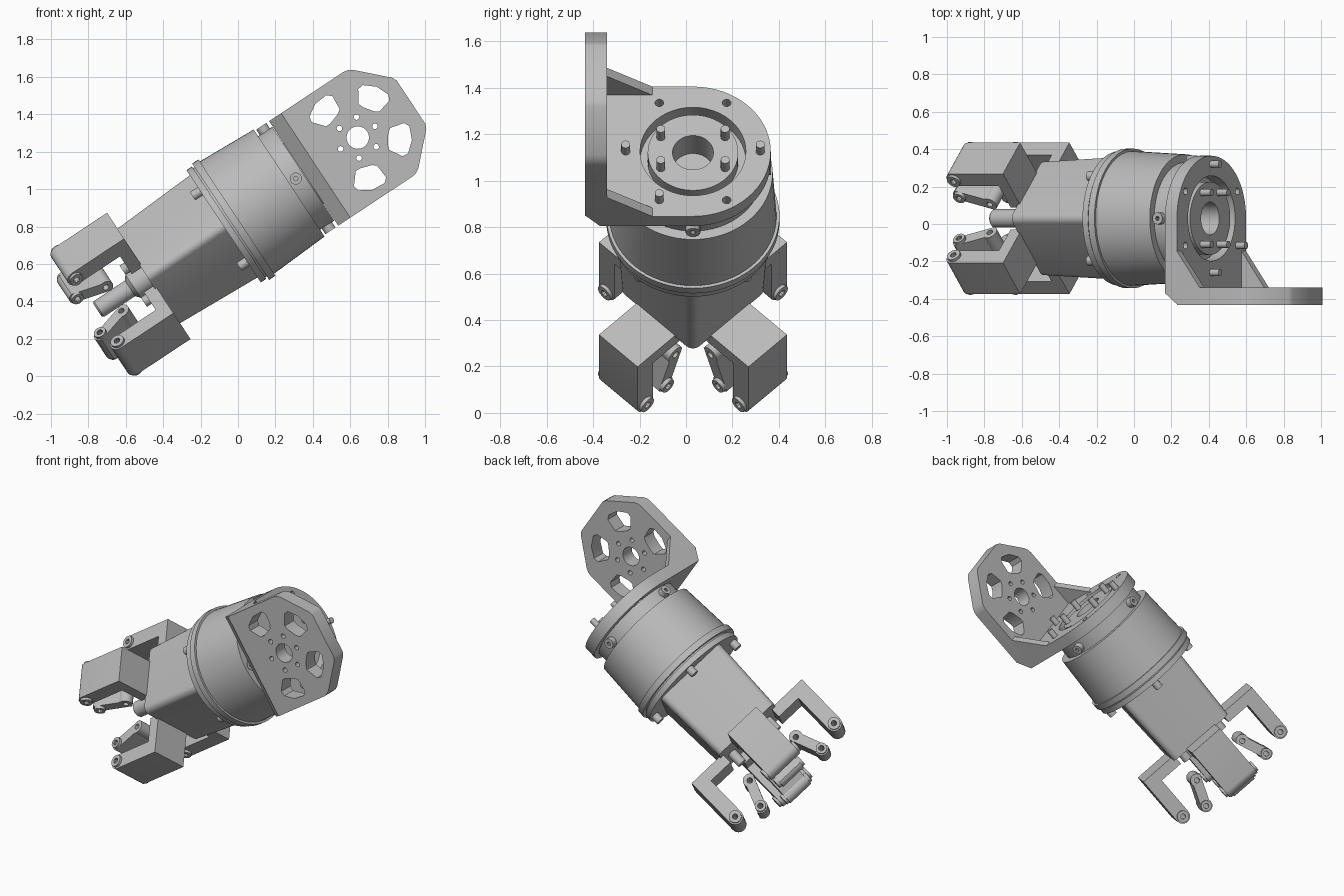
import bpy, bmesh
from math import sin, cos, pi, radians
from mathutils import Matrix, Vector

cube = bpy.data.objects.get("Cube")
if cube:
    bpy.data.objects.remove(cube, do_unlink=True)

grey = bpy.data.materials.new("machined_grey")
grey.use_nodes = True
grey.diffuse_color = (0.5, 0.5, 0.5, 1)
grey.node_tree.nodes["Principled BSDF"].inputs["Base Color"].default_value = (0.5, 0.5, 0.5, 1)

# Parts are built along local X (the tool axis), then tilted into place
TILT = Matrix.Translation((-0.01, 0.03, 0.845)) @ Matrix.Rotation(radians(-33.5), 4, 'Y')
X, Y, Z = Vector((1, 0, 0)), Vector((0, 1, 0)), Vector((0, 0, 1))


def finish(name, mesh):
    mesh.materials.clear()
    mesh.materials.append(grey)
    ob = bpy.data.objects.new(name, mesh)
    bpy.context.collection.objects.link(ob)
    ob.matrix_world = TILT
    bpy.ops.object.select_all(action='DESELECT')
    ob.select_set(True)
    bpy.context.view_layer.objects.active = ob
    bpy.ops.object.shade_smooth_by_angle(angle=radians(32))
    return ob


def arc(x, y, r, a0=0, a1=360, n=16):
    return [(x + r * cos(radians(a0 + (a1 - a0) * i / n)),
             y + r * sin(radians(a0 + (a1 - a0) * i / n))) for i in range(n + 1)]


def circle(x, y, r, n=20):
    return arc(x, y, r, 0, 360, n)[:-1]


def slab(name, outlines, ax, ay, centre, thick):
    """Extruded flat outline; every outline after the first is a hole."""
    curve = bpy.data.curves.new(name, 'CURVE')
    curve.dimensions = '2D'
    curve.fill_mode = 'BOTH'
    curve.extrude = thick / 2
    for pts in outlines:
        sp = curve.splines.new('POLY')
        sp.points.add(len(pts) - 1)
        for p, (x, y) in zip(sp.points, pts):
            p.co = (x, y, 0, 1)
        sp.use_cyclic_u = True
    tmp = bpy.data.objects.new(name + "_outline", curve)
    bpy.context.collection.objects.link(tmp)
    dg = bpy.context.evaluated_depsgraph_get()
    mesh = bpy.data.meshes.new_from_object(tmp.evaluated_get(dg))
    bpy.data.objects.remove(tmp, do_unlink=True)
    bpy.data.curves.remove(curve)
    az = ax.cross(ay)
    m = Matrix((ax, ay, az)).transposed().to_4x4()
    mesh.transform(Matrix.Translation(centre) @ m)
    bm = bmesh.new()
    bm.from_mesh(mesh)
    bmesh.ops.remove_doubles(bm, verts=bm.verts, dist=0.0001)
    bmesh.ops.recalc_face_normals(bm, faces=bm.faces)
    bm.to_mesh(mesh)
    bm.free()
    return finish(name, mesh)


def lathe(name, profile, steps=64):
    """Spin (radius, along) points around the tool axis."""
    bm = bmesh.new()
    vs = [bm.verts.new((u, r, 0)) for r, u in profile]
    edges = [bm.edges.new(p) for p in zip(vs, vs[1:])]
    bmesh.ops.spin(bm, geom=vs + edges, cent=(0, 0, 0), axis=X, angle=2 * pi, steps=steps)
    bmesh.ops.remove_doubles(bm, verts=bm.verts, dist=0.0001)
    bmesh.ops.recalc_face_normals(bm, faces=bm.faces)
    mesh = bpy.data.meshes.new(name)
    bm.to_mesh(mesh)
    bm.free()
    return finish(name, mesh)


def rod(name, centre, axis, r, length, bore=0):
    ax = X.cross(axis) if abs(axis.x) < 0.5 else Y
    rings = [circle(0, 0, r, 16)] + ([circle(0, 0, bore, 10)] if bore else [])
    return slab(name, rings, ax, axis.cross(ax), centre, length)


def polar(a, r, u):
    return Vector((u, r * cos(radians(a)), r * sin(radians(a))))


# Motor housing, flange and rotor
lathe("motor_housing", [(0, 0), (0.36, 0), (0.343, 0.34), (0.2, 0.34)])
lathe("mounting_flange", [(0, -0.08), (0.36, -0.08), (0.36, -0.045), (0.35, -0.045), (0.35, -0.035),
                          (0.373, -0.035), (0.373, 0.005), (0, 0.005)])
lathe("output_rotor", [(0, 0.36), (0.088, 0.36), (0.088, 0.5), (0.195, 0.5), (0.195, 0.43),
                       (0.3, 0.43), (0.3, 0.33), (0, 0.33)])
for k in range(4):
    d = polar(90 * k, 1, 0)
    rod("rotor_side_screw", polar(90 * k, 0.3, 0.383), d, 0.032, 0.07, 0.012)
    rod("flange_bolt", polar(45 + 90 * k, 0.32, -0.1), X, 0.026, 0.06, 0.012)
for a in (30, 90, 150, 210, 270, 330):
    if a % 180 != 90:
        rod("rotor_pin", polar(a, 0.16, 0.52), X, 0.019, 0.09)

# Bracket base: D-shaped plate with a rotor opening and bolt circle
outline = arc(0, 0, 0.335, -90, 90, 32) + [(-0.37, 0.335), (-0.37, -0.335)]
pins = (0, 180, 240)
holes = [circle(0, 0, 0.228, 48)]
for a in range(0, 360, 60):
    p = polar(a, 0.29, 0.505)
    if a in pins:
        rod("bracket_pin", p, X, 0.019, 0.12)
    else:
        holes.append(circle(p.y, p.z, 0.019, 12))
slab("bracket_base", [outline] + holes, Y, Z, (0.471, 0, 0), 0.076)

# Bracket corner with its chamfer, and the two gussets
slab("bracket_corner", [[(0.433, -0.37), (0.433, -0.4), (0.515, -0.464), (0.515, -0.37)]],
     X, Y, (0, 0, 0), 0.67)
for s in (-1, 1):
    slab("bracket_gusset", [[(0.505, -0.375), (0.655, -0.37), (0.509, -0.175)]],
         X, Y, (0, 0, s * 0.313), 0.044)

# Bracket side plate with centre hole, bolt holes and lightening slots
half = [(0.51, -0.335), (0.91, -0.335), (0.935, -0.33), (0.96, -0.315),
        (1.11, -0.165), (1.122, -0.14)]
outline = half + [(u, -v) for u, v in reversed(half)]
holes = [circle(0.78, 0, 0.06, 28)]
for a in range(0, 360, 60):
    holes.append(circle(0.78 + 0.11 * cos(radians(a)), 0.11 * sin(radians(a)), 0.015, 12))
for a in (36, 108, 252, 324):
    slot = []
    for r, da in ((0.165, -11), (0.165, 11), (0.18, 19), (0.26, 20), (0.282, 15),
                  (0.29, 0), (0.282, -15), (0.26, -20), (0.18, -19)):
        t = radians(a + da)
        slot.append((0.78 + r * cos(t), r * sin(t)))
    holes.append(slot)
slab("bracket_side_plate", [outline] + holes, X, Z, (0, -0.417, 0), 0.094)

# Gripper body: tapered square block with rounded long edges, set on its corner
bm = bmesh.new()
bmesh.ops.create_cube(bm, size=1)
for v in bm.verts:
    h = 0.244 if v.co.x > 0 else 0.226
    v.co = Vector((-0.07 if v.co.x > 0 else -0.57, h if v.co.y > 0 else -h, h if v.co.z > 0 else -h))
long_edges = [e for e in bm.edges if abs(e.verts[0].co.x - e.verts[1].co.x) > 0.3]
bmesh.ops.bevel(bm, geom=long_edges, offset=0.04, segments=5, profile=0.5, affect='EDGES')
bm.transform(Matrix.Rotation(radians(45), 4, 'X'))
body = bpy.data.meshes.new("gripper_body")
bm.to_mesh(body)
bm.free()
finish("gripper_body", body)

# Centre plunger
lathe("plunger", [(0, -0.89), (0.04, -0.89), (0.05, -0.88), (0.05, -0.68), (0.075, -0.66),
                  (0.075, -0.56), (0, -0.56)], 32)

# Four L-shaped fingers, each with an inner link
finger = [(-0.56, 0.2), (-0.56, 0.455)] + arc(-0.893, 0.408, 0.047, 90, 270, 12) \
    + [(-0.63, 0.361), (-0.63, 0.2)]
link = arc(-0.945, 0.252, 0.042, 110, 290, 12) + arc(-0.785, 0.19, 0.042, -70, 110, 12)
for k in range(4):
    a = 45 + 90 * k
    radial, tangent = polar(a, 1, 0), polar(a + 90, 1, 0)
    slab("finger", [finger, circle(-0.893, 0.408, 0.017, 12)], X, radial, (0, 0, 0), 0.235)
    slab("finger_link", [link, circle(-0.945, 0.252, 0.017, 12), circle(-0.785, 0.19, 0.017, 12)],
         X, radial, (0, 0, 0), 0.17)
    for s in (-1, 1):
        rod("finger_boss", polar(a, 0.408, -0.893) + tangent * s * 0.123, tangent, 0.038, 0.02, 0.017)
        rod("link_boss", polar(a, 0.252, -0.945) + tangent * s * 0.093, tangent, 0.034, 0.02, 0.017)
    rod("body_stud", polar(a, 0.145, -0.61), X, 0.03, 0.1)
